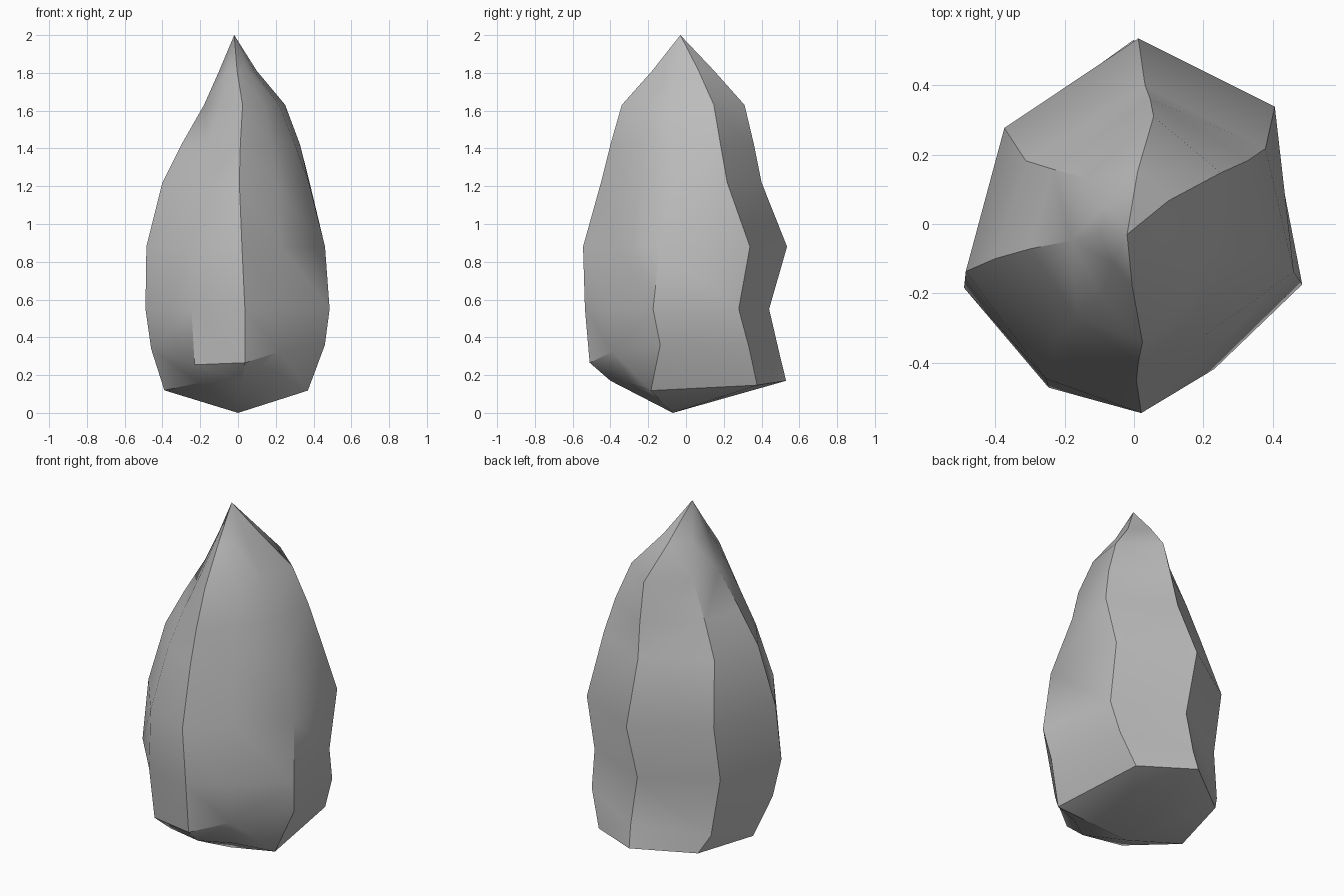
import bpy
import bmesh
from mathutils import Vector

cube = bpy.data.objects.get("Cube")
if cube:
    bpy.data.objects.remove(cube, do_unlink=True)

# Stone material
stone = bpy.data.materials.new("stone_grey")
stone.use_nodes = True
grey = (0.5, 0.5, 0.5, 1)
stone.diffuse_color = grey
stone.node_tree.nodes["Principled BSDF"].inputs["Base Color"].default_value = grey

# Unit cross-sections, counter-clockwise from the left side: foot and shoulder
FOOT = [(1, -.26), (.82, .67), (.02, 1), (-.76, .54),
        (-1, -.28), (-.5, -.87), (.08, -1), (.48, -.76)]
SHOULDER = [(.85, -.2), (1, .5), (.1, 1), (-.8, .45),
            (-1, -.1), (-.6, -.6), (-.05, -1), (.5, -.65)]

# Height, then x and y extents of each ring
RINGS = [(.1, -.39, .37, -.4, .53),
         (.29, -.46, .46, -.51, .5),
         (.55, -.49, .485, -.535, .44),
         (.88, -.485, .475, -.545, .535),
         (1.22, -.4, .41, -.45, .4),
         (1.42, -.3, .34, -.4, .36),
         (1.63, -.18, .25, -.34, .31),
         (1.81, -.1, .1, -.18, .15)]
BASE = Vector((0, -.07, 0))
TIP = Vector((-.02, -.03, 2))

# Chips and bulges: shifts of single corners, by (ring, column)
CHIPS = {(0, 0): (0, -.13, 0),       # low front left corner
         (1, 4): (0, 0, .12),        # right end of the lower ledge
         (1, 6): (0, 0, -.03),       # middle of the lower ledge
         (3, 7): (0, .04, 0),        # flat front left face
         (4, 0): (0, .06, 0)}        # shoulder corner


def remap(value, low, high):
    """Map -1..1 onto low..high."""
    return low + (high - low) * (value + 1) / 2


def ring_points(index, ring):
    """Blend the two sections by height and fit them to the ring's extents."""
    z, x_low, x_high, y_low, y_high = ring
    blend = min(1, max(0, (z - .7) / .9))
    points = []
    for column, (foot, shoulder) in enumerate(zip(FOOT, SHOULDER)):
        u, v = Vector(foot).lerp(Vector(shoulder), blend)
        lift = 0
        if index == 0:
            lift = .07 * abs(v)        # underside rises to front and back
        elif index == 1:
            lift = .07 * u             # slanting lower ledge
        point = Vector((remap(u, x_low, x_high),
                        remap(v, y_low, y_high), z + lift))
        points.append(point + Vector(CHIPS.get((index, column), (0, 0, 0))))
    return points


# Rock body: a loft closed by a point at each end
bm = bmesh.new()
rings = [[bm.verts.new(p) for p in ring_points(i, r)] for i, r in enumerate(RINGS)]
base, tip = bm.verts.new(BASE), bm.verts.new(TIP)
count = len(FOOT)
for i in range(count):
    j = (i + 1) % count
    for lower, upper in zip(rings, rings[1:]):
        bm.faces.new((lower[i], lower[j], upper[j], upper[i]))
    bm.faces.new((rings[0][j], rings[0][i], base))
    bm.faces.new((rings[-1][i], rings[-1][j], tip))
bmesh.ops.triangulate(bm, faces=bm.faces[:])
bmesh.ops.recalc_face_normals(bm, faces=bm.faces[:])

mesh = bpy.data.meshes.new("rock")
bm.to_mesh(mesh)
bm.free()
mesh.materials.append(stone)
rock = bpy.data.objects.new("rock", mesh)
bpy.context.collection.objects.link(rock)

# Soft facets with crisp ridges
bpy.ops.object.select_all(action="DESELECT")
rock.select_set(True)
bpy.context.view_layer.objects.active = rock
bpy.ops.object.shade_smooth_by_angle(angle=.65)
